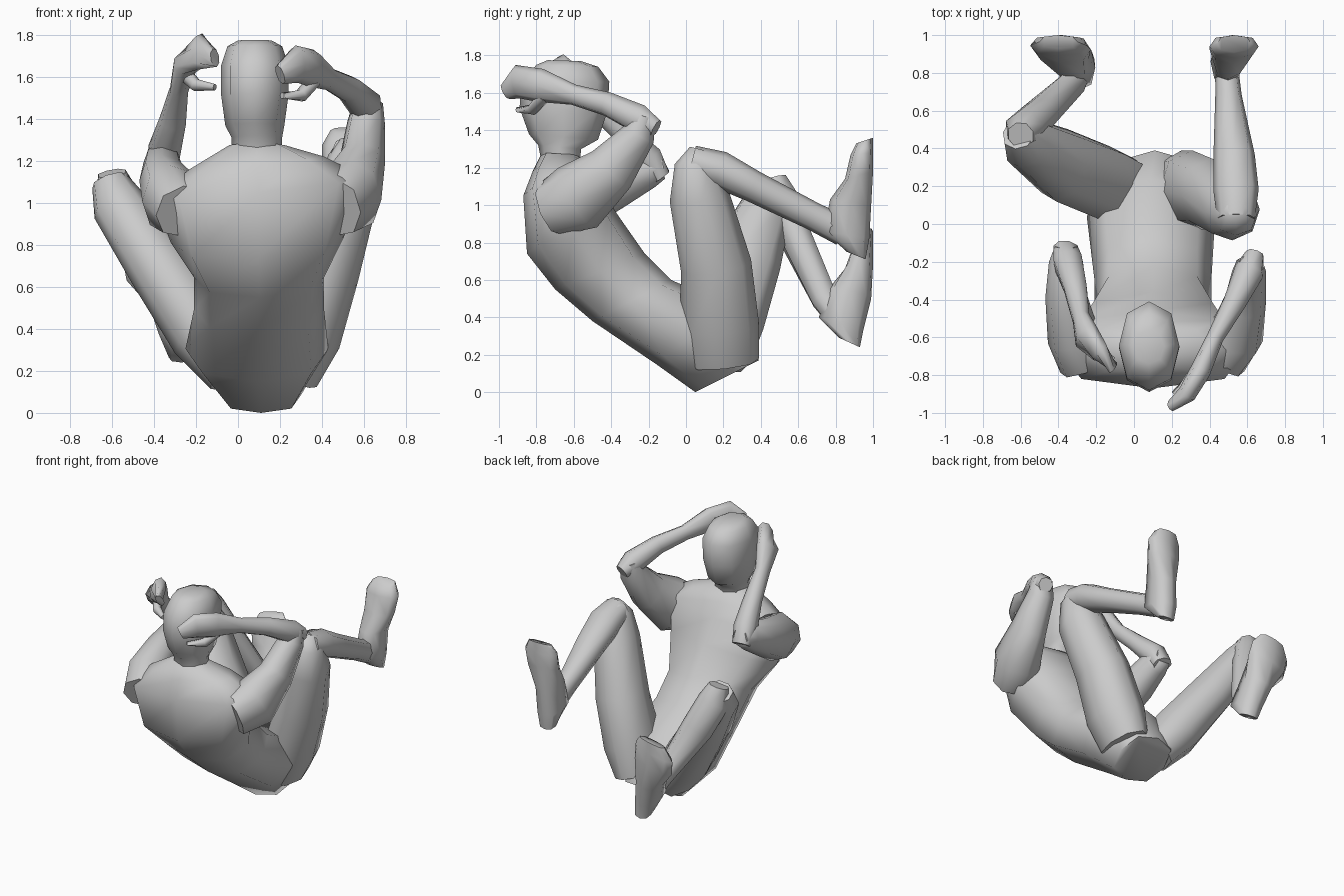
import bpy, bmesh, math
from mathutils import Vector

SIDES = 8


def loft(name, rings, sq=0.9):
    """Skin a tube through rings given as (centre, half-width vector, half-depth vector)."""
    bm = bmesh.new()
    f = lambda v: math.copysign(abs(v) ** sq, v) if abs(v) > 1e-6 else 0.0
    loops = []
    for c, u, v in rings:
        loops.append([bm.verts.new(c + u * f(math.cos(a)) + v * f(math.sin(a)))
                      for a in (2 * math.pi * i / SIDES for i in range(SIDES))])
    for a, b in zip(loops, loops[1:]):
        for i in range(SIDES):
            j = (i + 1) % SIDES
            bm.faces.new((a[i], a[j], b[j], b[i]))
    bm.faces.new(loops[0])
    bm.faces.new(loops[-1])
    bmesh.ops.recalc_face_normals(bm, faces=bm.faces)
    me = bpy.data.meshes.new(name)
    bm.to_mesh(me)
    bm.free()
    ob = bpy.data.objects.new(name, me)
    bpy.context.collection.objects.link(ob)
    bpy.ops.object.select_all(action='DESELECT')
    ob.select_set(True)
    bpy.context.view_layer.objects.active = ob
    bpy.ops.object.shade_smooth_by_angle(angle=math.radians(65))
    return ob


def limb(name, stations, side):
    """Tube along a path; each station is x, y, z, half-width, half-depth."""
    pts = [Vector(s[:3]) for s in stations]
    side = Vector(side)
    rings = []
    for i, s in enumerate(stations):
        n = (pts[min(i + 1, len(pts) - 1)] - pts[max(i - 1, 0)]).normalized()
        u = (side - n * side.dot(n)).normalized()
        rings.append((pts[i], u * s[3], n.cross(u) * s[4]))
    return loft(name, rings)


def body(name, stations, sq):
    """Rings given as x centre, half-width, back (y, z), front (y, z), sideways tilt."""
    rings = []
    for cx, hw, by, bz, fy, fz, tilt in stations:
        b, f = Vector((cx, by, bz)), Vector((cx, fy, fz))
        rings.append(((b + f) / 2, Vector((hw, 0, tilt)), (f - b) / 2))
    return loft(name, rings, sq)


# Torso, curled from buttocks to neck
body("torso", [
    (0.11, 0.19, 0.05, 0.00, 0.39, 0.17, 0),
    (0.09, 0.34, -0.16, 0.15, 0.24, 0.46, 0),
    (0.10, 0.31, -0.50, 0.38, -0.08, 0.60, 0),
    (0.10, 0.31, -0.70, 0.55, -0.22, 0.74, 0),
    (0.10, 0.42, -0.85, 0.74, -0.36, 0.94, 0.03),
    (0.10, 0.50, -0.87, 1.05, -0.46, 1.10, 0.05),
    (0.09, 0.32, -0.82, 1.18, -0.52, 1.20, 0.03),
    (0.09, 0.13, -0.77, 1.28, -0.58, 1.27, 0)], 0.8)

# Neck and head
body("head", [
    (0.09, 0.12, -0.77, 1.22, -0.57, 1.22, 0),
    (0.09, 0.12, -0.79, 1.32, -0.56, 1.30, 0),
    (0.08, 0.14, -0.84, 1.38, -0.47, 1.35, 0),
    (0.08, 0.16, -0.89, 1.52, -0.42, 1.50, 0),
    (0.08, 0.16, -0.88, 1.65, -0.41, 1.66, 0),
    (0.08, 0.13, -0.80, 1.75, -0.47, 1.74, 0),
    (0.08, 0.08, -0.74, 1.775, -0.56, 1.77, 0)], 0.9)

# Arms: upper arms, then forearm with hand
limb("right_upper_arm", [
    (0.46, -0.72, 0.98, 0.14, 0.15), (0.54, -0.58, 1.04, 0.15, 0.19),
    (0.59, -0.40, 1.19, 0.11, 0.14), (0.61, -0.25, 1.38, 0.09, 0.09),
    (0.62, -0.22, 1.48, 0.07, 0.06)], (1, 0, 0))
limb("right_forearm_and_hand", [
    (0.64, -0.16, 1.41, 0.05, 0.05), (0.61, -0.25, 1.46, 0.08, 0.08),
    (0.53, -0.42, 1.54, 0.06, 0.065), (0.43, -0.60, 1.59, 0.045, 0.055),
    (0.35, -0.78, 1.64, 0.055, 0.09), (0.28, -0.90, 1.66, 0.05, 0.09),
    (0.20, -0.96, 1.61, 0.03, 0.05)], (1, -0.6, 0))
limb("left_upper_arm", [
    (-0.26, -0.74, 0.96, 0.14, 0.13), (-0.32, -0.60, 1.02, 0.14, 0.17),
    (-0.36, -0.38, 1.11, 0.11, 0.13), (-0.36, -0.20, 1.19, 0.09, 0.10),
    (-0.36, -0.12, 1.20, 0.06, 0.06)], (1, 0, 0))
limb("left_forearm_and_hand", [
    (-0.36, -0.13, 1.15, 0.07, 0.05), (-0.35, -0.20, 1.25, 0.08, 0.08),
    (-0.31, -0.34, 1.39, 0.065, 0.06), (-0.28, -0.50, 1.54, 0.045, 0.055),
    (-0.25, -0.60, 1.66, 0.06, 0.085), (-0.18, -0.68, 1.72, 0.05, 0.09),
    (-0.11, -0.76, 1.69, 0.025, 0.05)], (1, -0.4, 0))

# Thumbs
limb("right_thumb", [(0.36, -0.76, 1.58, 0.03, 0.04), (0.30, -0.82, 1.51, 0.03, 0.035),
                     (0.21, -0.90, 1.51, 0.015, 0.015)], (1, 1, 0))
limb("left_thumb", [(-0.26, -0.58, 1.62, 0.03, 0.04), (-0.20, -0.66, 1.56, 0.03, 0.03),
                    (-0.11, -0.72, 1.55, 0.015, 0.015)], (1, 1, 0))

# Right leg
limb("right_thigh", [
    (0.25, 0.20, 0.16, 0.13, 0.19), (0.31, 0.18, 0.36, 0.18, 0.21),
    (0.41, 0.16, 0.68, 0.17, 0.19), (0.52, 0.07, 1.05, 0.15, 0.16),
    (0.54, 0.05, 1.22, 0.11, 0.11), (0.54, 0.07, 1.30, 0.06, 0.05)], (1, 0, 0))
limb("right_shin", [
    (0.54, 0.03, 1.23, 0.10, 0.09), (0.54, 0.18, 1.19, 0.12, 0.10),
    (0.53, 0.36, 1.10, 0.11, 0.085), (0.50, 0.68, 0.94, 0.07, 0.075),
    (0.49, 0.84, 0.86, 0.06, 0.08)], (1, 0, 0))
body("right_foot", [
    (0.49, 0.06, 0.96, 0.71, 0.86, 0.75, 0), (0.49, 0.085, 0.98, 0.82, 0.74, 0.86, 0),
    (0.50, 0.08, 0.99, 1.00, 0.77, 1.03, 0), (0.52, 0.12, 1.00, 1.18, 0.85, 1.14, 0),
    (0.53, 0.13, 1.00, 1.28, 0.88, 1.27, 0), (0.53, 0.09, 1.00, 1.36, 0.91, 1.33, 0)], 0.8)

# Left leg, splayed outwards
limb("left_thigh", [
    (-0.02, 0.16, 0.20, 0.14, 0.19), (-0.16, 0.22, 0.38, 0.17, 0.20),
    (-0.38, 0.31, 0.70, 0.15, 0.20), (-0.57, 0.43, 0.99, 0.13, 0.14),
    (-0.61, 0.48, 1.10, 0.09, 0.09)], (1, 0, 0.6))
limb("left_shin", [
    (-0.60, 0.47, 1.14, 0.07, 0.07), (-0.58, 0.50, 1.03, 0.11, 0.10),
    (-0.50, 0.58, 0.84, 0.11, 0.085), (-0.33, 0.74, 0.50, 0.07, 0.075),
    (-0.29, 0.84, 0.38, 0.06, 0.08)], (1, 0.3, 0.4))
body("left_foot", [
    (-0.27, 0.06, 0.93, 0.24, 0.82, 0.29, 0), (-0.29, 0.085, 0.95, 0.34, 0.71, 0.40, 0),
    (-0.33, 0.09, 0.99, 0.50, 0.76, 0.55, 0.02), (-0.38, 0.15, 1.00, 0.68, 0.85, 0.66, 0.04),
    (-0.40, 0.15, 1.00, 0.78, 0.89, 0.77, 0.04), (-0.40, 0.10, 1.00, 0.86, 0.93, 0.85, 0.02)], 0.8)
